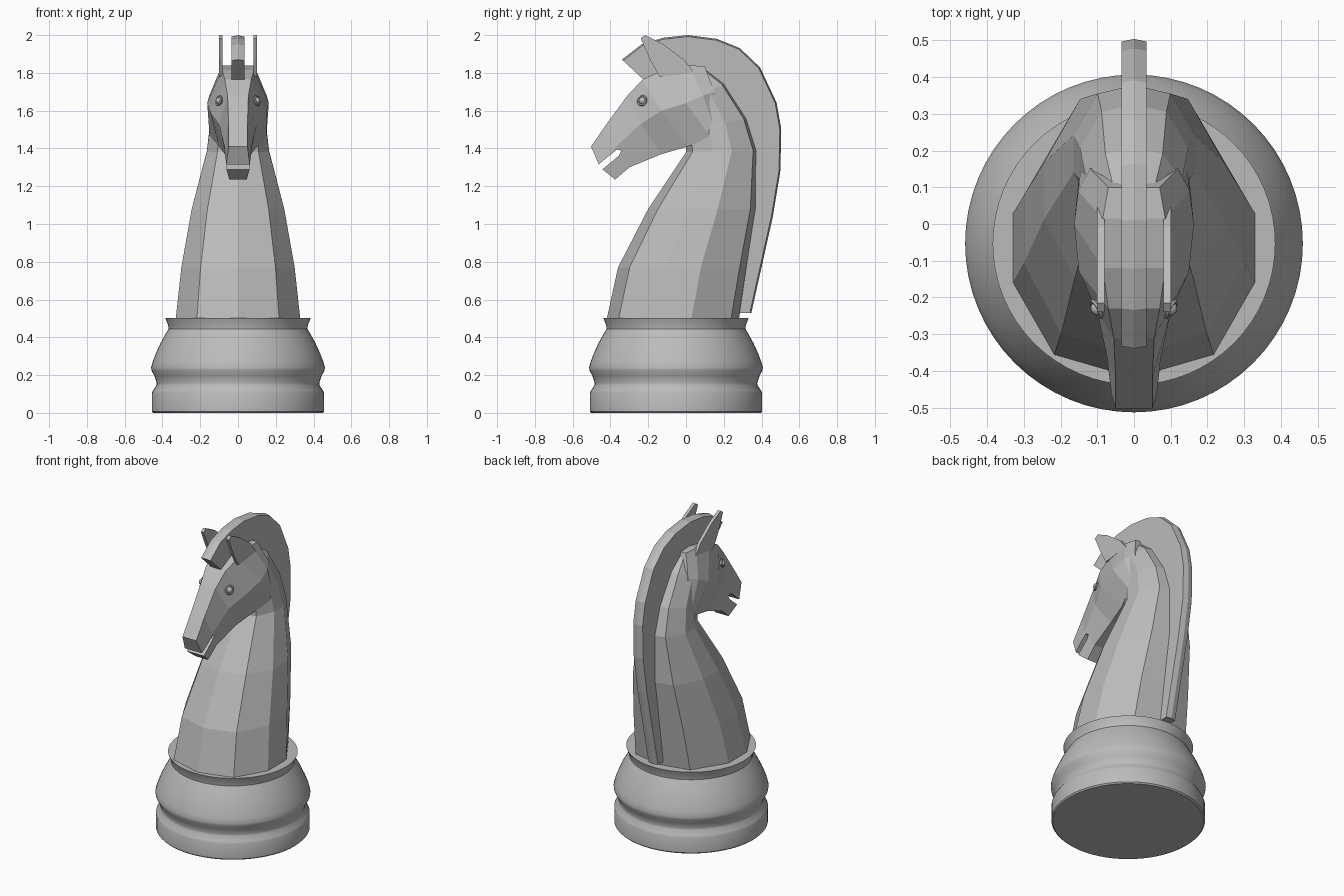
import bpy, bmesh, math
from mathutils import Vector

if "Cube" in bpy.data.objects:
    bpy.data.objects.remove(bpy.data.objects["Cube"])

mat = bpy.data.materials.new("plain grey")
mat.diffuse_color = (0.5, 0.5, 0.5, 1)
mat.use_nodes = True
mat.node_tree.nodes["Principled BSDF"].inputs["Base Color"].default_value = mat.diffuse_color


def finish(name, bm, smooth=False):
    bmesh.ops.recalc_face_normals(bm, faces=bm.faces)
    me = bpy.data.meshes.new(name)
    bm.to_mesh(me)
    bm.free()
    me.materials.append(mat)
    ob = bpy.data.objects.new(name, me)
    bpy.context.collection.objects.link(ob)
    if smooth:
        bpy.ops.object.select_all(action='DESELECT')
        ob.select_set(True)
        bpy.context.view_layer.objects.active = ob
        bpy.ops.object.shade_smooth_by_angle(angle=math.radians(32))
    return ob


def loft(name, rings, strip_caps=False, smooth=False):
    """Skin closed rings of points and cap both ends."""
    bm = bmesh.new()
    vs = [[bm.verts.new(p) for p in r] for r in rings]
    n = len(vs[0])
    for a, b in zip(vs, vs[1:]):
        for i in range(n):
            j = (i + 1) % n
            bm.faces.new((a[i], a[j], b[j], b[i]))
    for r in (vs[0], vs[-1]):
        if strip_caps:
            for i in range(n // 2 - 1):
                bm.faces.new((r[i], r[i + 1], r[n - 2 - i], r[n - 1 - i]))
        else:
            bm.faces.new(r)
    return finish(name, bm, smooth)


def plate(name, outline, x0, x1):
    """Side-view (y, z) outline given thickness along x."""
    return loft(name, [[(x, y, z) for y, z in outline] for x in (x0, x1)])


# Turned base
profile = [(.448, 0), (.456, .008), (.456, .105), (.45, .118), (.432, .145), (.43, .158),
           (.442, .195), (.458, .225), (.46, .24), (.452, .27), (.435, .315), (.41, .37),
           (.385, .415), (.367, .445), (.37, .465), (.385, .503)]
SEG = 64
loft("base", [[(r * math.cos(2 * math.pi * i / SEG), -.053 + r * math.sin(2 * math.pi * i / SEG), z)
               for i in range(SEG)] for r, z in profile], smooth=True)

# Neck: front point, back point, half width of each section
sections = [((-.42, .495), (.28, .495), .33), ((-.36, .77), (.325, .77), .30),
            ((-.2, 1.08), (.375, 1.08), .245), ((0, 1.38), (.378, 1.39), .165),
            ((.0, 1.5), (.325, 1.56), .147), ((-.03, 1.62), (.205, 1.745), .13),
            ((-.08, 1.7), (.09, 1.835), .085)]
shape = [(0, 0), (.09, .66), (.37, 1), (.64, 1), (.94, .6), (1, 0)]
rings = []
for f, b, w in sections:
    f, b = Vector((0, *f)), Vector((0, *b))
    half = [f.lerp(b, t) + Vector((k * w, 0, 0)) for t, k in shape]
    rings.append(half + [Vector((-p.x, p.y, p.z)) for p in half[-2:0:-1]])
loft("neck", rings)

# Head: (y, z, half width) at top, middle and bottom of each section
head_sections = [
    ((-.503, 1.41, .05), (-.455, 1.30, .064), (-.375, 1.235, .046)),
    ((-.42, 1.53, .05), (-.37, 1.41, .072), (-.30, 1.30, .052)),
    ((-.31, 1.68, .055), (-.24, 1.53, .10), (-.13, 1.37, .07)),
    ((-.23, 1.765, .07), (-.13, 1.60, .15), (.01, 1.41, .10)),
    ((-.12, 1.815, .085), (0, 1.64, .163), (.13, 1.46, .15)),
    ((.015, 1.84, .085), (.09, 1.68, .152), (.15, 1.51, .145)),
    ((.10, 1.835, .07), (.15, 1.7, .12), (.18, 1.56, .11))]
head = loft("head", [[(w, y, z) for y, z, w in s] + [(-w, y, z) for y, z, w in s[::-1]]
                     for s in head_sections], strip_caps=True)

# Mouth slit cut into the muzzle
cutter = plate("mouth_cutter", [(-.50, 1.285), (-.365, 1.395), (-.342, 1.388),
                                (-.355, 1.362), (-.475, 1.262)], -.2, .2)
cutter.hide_render = True
mod = head.modifiers.new("mouth", 'BOOLEAN')
mod.operation = 'DIFFERENCE'
mod.solver = 'EXACT'
mod.object = cutter
bpy.context.view_layer.objects.active = head
bpy.ops.object.modifier_apply(modifier="mouth")
bpy.data.objects.remove(cutter)

# Mane: crest strip from forelock down the back of the neck
outer = [(-.333, 1.865), (-.23, 1.945), (-.12, 1.978), (.01, 1.992), (.16, 1.973), (.28, 1.925),
         (.385, 1.825), (.472, 1.64), (.497, 1.5), (.492, 1.28), (.452, 1.04), (.338, .53)]
inner = [(-.215, 1.755), (-.14, 1.79), (-.08, 1.80), (0, 1.81), (.08, 1.81), (.15, 1.76),
         (.21, 1.70), (.30, 1.56), (.345, 1.42), (.36, 1.25), (.36, 1.04), (.283, .53)]
rings = []
for o, i in zip(outer, inner):
    o, i = Vector((0, *o)), Vector((0, *i))
    ridge = o + (o - i).normalized() * .008
    d = Vector((.034, 0, 0))
    rings.append([i - d, o - d, ridge, o + d, i + d])
loft("mane", rings)

# Ears and eyes, one per side
ear = [(-.24, 1.983), (-.215, 2.0), (-.125, 1.955), (-.01, 1.87), (.045, 1.80), (-.14, 1.78), (-.19, 1.87)]
for side, s in (("left", -1), ("right", 1)):
    plate(side + "_ear", ear, s * .081, s * .101)

    centre = Vector((s * .098, -.23, 1.652))
    bm = bmesh.new()
    bmesh.ops.create_uvsphere(bm, u_segments=16, v_segments=10, radius=.02)
    bmesh.ops.translate(bm, verts=bm.verts, vec=centre)
    finish(side + "_eye", bm, True)

    # Eyelid ring facing outward and forward
    q = Vector((s * .85, -.45, .25)).to_track_quat('Z', 'Y')
    lid = []
    for i in range(21):
        a = 2 * math.pi * i / 20
        lid.append([centre + q @ Vector(((.024 + .006 * math.cos(b)) * math.cos(a),
                                         (.024 + .006 * math.cos(b)) * math.sin(a),
                                         .006 * math.sin(b) + .004))
                    for b in (k * math.pi / 3 for k in range(6))])
    loft(side + "_eyelid", lid, smooth=True)
